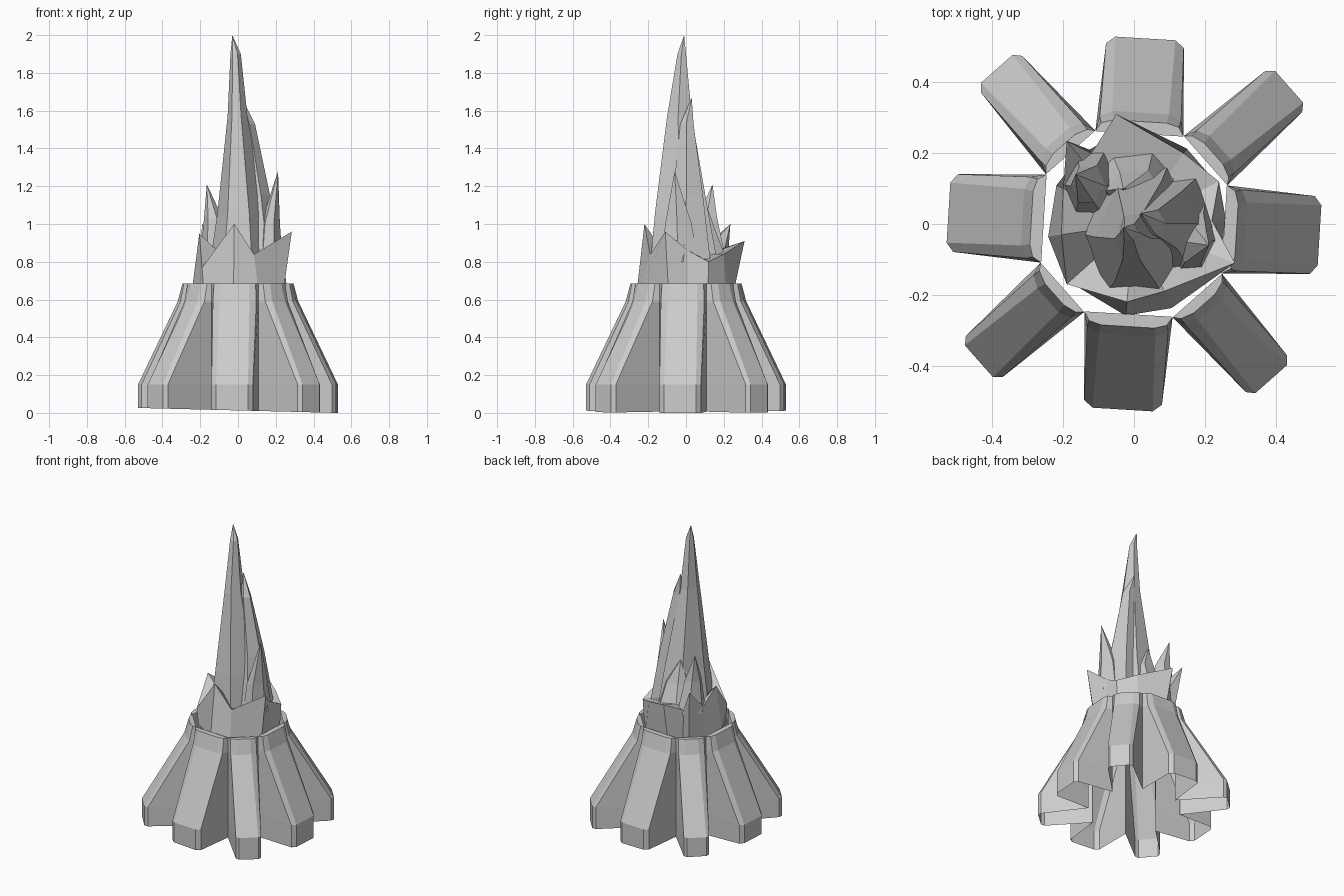
import bpy, math
from mathutils import Vector, Matrix

if "Cube" in bpy.data.objects:
    bpy.data.objects.remove(bpy.data.objects["Cube"])


def add_mesh(name, verts, faces):
    me = bpy.data.meshes.new(name)
    me.from_pydata(verts, [], faces)
    me.validate()
    ob = bpy.data.objects.new(name, me)
    bpy.context.collection.objects.link(ob)
    return ob


def loft(name, rings, closed=True, cap=False):
    """Skin equal-length rings of points; optional flat cap on the last ring."""
    n = len(rings[0])
    verts = [p for ring in rings for p in ring]
    faces = []
    for i in range(len(rings) - 1):
        for j in range(n if closed else n - 1):
            k = (j + 1) % n
            faces.append((i*n + j, i*n + k, (i+1)*n + k, (i+1)*n + j))
    if cap:
        faces.append(tuple(range((len(rings) - 1)*n, len(rings)*n)))
    return add_mesh(name, verts, faces)


def buttress(name, angle, levels, valley):
    """Open-backed leaning fin; levels are (z, end radius, end half width, side radius, side half width)."""
    rot = Matrix.Rotation(math.radians(angle), 3, 'Z')
    rv, hv = valley
    rings = []
    for z, r, w, rs, ws in levels:
        row = [(rv, -hv), (rs, -ws), (r, -w), (r, w), (rs, ws), (rv, hv)]
        ring = []
        for x, y in row:
            p = rot @ Vector((x, y, z))
            if z == 0:                       # slightly sloping foot
                p.z = 0.013 - 0.025 * p.x
            ring.append(p)
        rings.append(ring)
    return loft(name, rings, closed=False, cap=True)


# Base: four wide and four narrow buttresses meeting at shared valleys
wide = [(0, .525, .085, .505, .11), (.15, .525, .085, .505, .11),
        (.59, .315, .08, .298, .115), (.685, .29, .075, .28, .11)]
narrow = [(0, .585, .06, .565, .078), (.15, .585, .06, .565, .078),
          (.59, .325, .045, .308, .08), (.685, .30, .04, .288, .078)]
for k in range(4):
    buttress(f"wide_buttress_{k+1}", -3.5 + 90*k, wide, (.255, .125))
    buttress(f"narrow_buttress_{k+1}", 41.5 + 90*k, narrow, (.27, .093))

# Low flame crown: jagged ring of tips and valleys around the opening
jag = [(-.19, -.17, .77), (-.02, -.22, 1.0), (.085, -.19, .84), (.285, -.11, .96),
       (.22, .01, .86), (.24, .12, .80), (.14, .20, .84), (-.05, .31, .91),
       (-.12, .20, .85), (-.19, .235, 1.0), (-.20, .10, .86), (-.205, -.03, .95)]
low, inner = [], []
for x, y, z in jag:
    d = Vector((x, y, 0)).normalized()
    low.append(d*(.245 if x < -.1 else .26) + Vector((0, 0, .66)))
    inner.append(d*.12 + Vector((0, 0, .84)))
loft("low_flame", [low, jag, inner])


def flame(name, sections, tip):
    """Flame tongue: stacked diamond-ish hexagons (z, x0, x1, y0, y1) ending in a point."""
    rings = []
    for z, x0, x1, y0, y1 in sections:
        w, d = x1 - x0, y1 - y0
        rings.append([(x0 + w*u, y0 + d*v, z) for u, v in
                      ((.22, 0), (.68, 0), (1, .45), (.75, 1), (.25, .95), (0, .45))])
    rings.append([tip]*6)
    return loft(name, rings)


# Tall central spire, then the shorter tongues leaning against it
flame("main_spire", [(.78, -.15, .18, -.19, .17), (1.05, -.11, .14, -.165, .12),
                     (1.57, -.055, .05, -.10, .03), (1.9, -.04, .015, -.045, .0)],
      (-.03, -.01, 2.0))
flame("right_tongue", [(.80, .0, .235, -.13, .13), (1.15, .02, .17, -.07, .09),
                       (1.53, .0, .09, -.03, .04)], (.02, .03, 1.67))
flame("right_small_tongue", [(.82, .1, .235, -.13, .06), (1.0, .12, .222, -.11, .03)],
      (.212, -.06, 1.28))
flame("back_left_tongue", [(.82, -.2, -.04, .03, .21), (1.03, -.18, -.08, .06, .165)],
      (-.165, .14, 1.21))
flame("back_tongue", [(.80, -.13, .12, .06, .22), (.98, -.08, .08, .05, .15)],
      (-.03, .10, 1.13))
